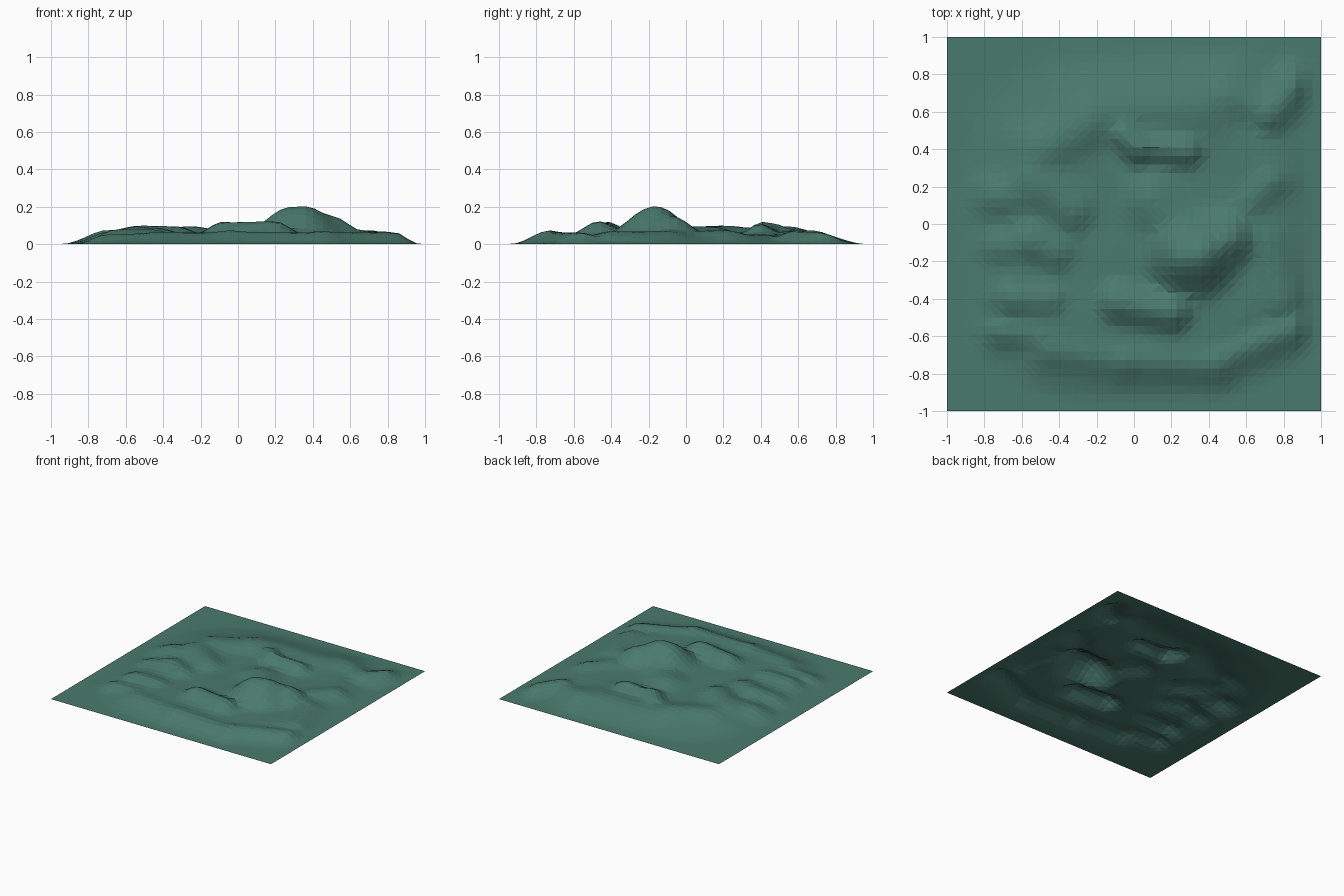
import bpy, bmesh, math
from mathutils import Vector

N = 44           # grid cells per side
P = 4            # blend sharpness between ridges

# ridge lines: x1, y1, x2, y2, crest height, half width
RIDGES = [
    (0.28, -0.17, 0.34, -0.17, 0.200, 0.20),    # main peak
    (0.42, -0.12, 0.50, -0.08, 0.145, 0.16),    # east shoulder
    (-0.08, -0.42, 0.20, -0.47, 0.122, 0.13),   # front ridge
    (0.20, 0.00, 0.10, 0.12, 0.090, 0.20),      # north-west slope of peak
    (-0.05, 0.48, 0.02, 0.40, 0.105, 0.11),     # back ridge, left end
    (0.02, 0.42, 0.28, 0.39, 0.105, 0.11),      # back ridge
    (-0.55, 0.25, -0.33, 0.08, 0.095, 0.16),    # west hill
    (-0.70, 0.15, -0.55, 0.17, 0.075, 0.14),    # west spur
    (-0.55, -0.08, -0.42, -0.15, 0.085, 0.14),  # west ridge steps
    (-0.70, -0.12, -0.55, -0.12, 0.065, 0.12),
    (-0.65, -0.40, -0.45, -0.40, 0.075, 0.12),
    (-0.70, -0.57, -0.50, -0.60, 0.055, 0.10),
    (-0.50, 0.40, -0.25, 0.53, 0.088, 0.18),    # outer back crest
    (-0.25, 0.57, 0.45, 0.64, 0.068, 0.20),
    (0.50, 0.68, 0.70, 0.60, 0.062, 0.13),
    (0.72, 0.58, 0.84, 0.72, 0.064, 0.11),      # corner hill
    (-0.45, -0.67, -0.05, -0.73, 0.062, 0.12),  # front rim
    (-0.05, -0.73, 0.45, -0.75, 0.060, 0.11),
    (0.45, -0.72, 0.85, -0.56, 0.062, 0.11),
    (0.70, -0.10, 0.78, -0.40, 0.068, 0.14),    # east rim
    (0.62, 0.12, 0.72, 0.22, 0.070, 0.13),
]


def segment_distance(x, y, x1, y1, x2, y2):
    dx, dy = x2 - x1, y2 - y1
    t = ((x - x1) * dx + (y - y1) * dy) / (dx * dx + dy * dy)
    t = max(0.0, min(1.0, t))
    return math.hypot(x - x1 - t * dx, y - y1 - t * dy)


def smoothstep(a, b, v):
    t = max(0.0, min(1.0, (v - a) / (b - a)))
    return t * t * (3 - 2 * t)


def height(x, y):
    # low rounded plateau that fades out to the flat border
    r = (abs(x - 0.03) ** 3 + abs(y + 0.02) ** 3) ** (1 / 3)
    base = 0.050 * (1 - smoothstep(0.62, 0.98, r))
    total = base ** P
    for x1, y1, x2, y2, h, w in RIDGES:
        d = segment_distance(x, y, x1, y1, x2, y2)
        total += (h * math.exp(-(d / w) ** 2)) ** P
    edge = 1 - smoothstep(0.84, 1.0, max(abs(x), abs(y)))
    ripple = 0.004 * math.sin(9 * x + 4 * y) * math.sin(11 * y - 3 * x)
    return max(0.0, (total ** (1 / P) + ripple * min(1, base / 0.05)) * edge)


# terrain sheet: triangulated height grid
bm = bmesh.new()
bmesh.ops.create_grid(bm, x_segments=N, y_segments=N, size=1.0)
for v in bm.verts:
    v.co.z = height(v.co.x, v.co.y)
bmesh.ops.triangulate(bm, faces=bm.faces[:], quad_method='SHORT_EDGE')
bmesh.ops.recalc_face_normals(bm, faces=bm.faces[:])
if sum(f.normal.z for f in bm.faces) < 0:
    bmesh.ops.reverse_faces(bm, faces=bm.faces[:])
mesh = bpy.data.meshes.new("terrain")
bm.to_mesh(mesh)
bm.free()

green = bpy.data.materials.new("dull green")
green.diffuse_color = (0.068, 0.195, 0.15, 1)
mesh.materials.append(green)
terrain = bpy.data.objects.new("terrain", mesh)
bpy.context.collection.objects.link(terrain)
